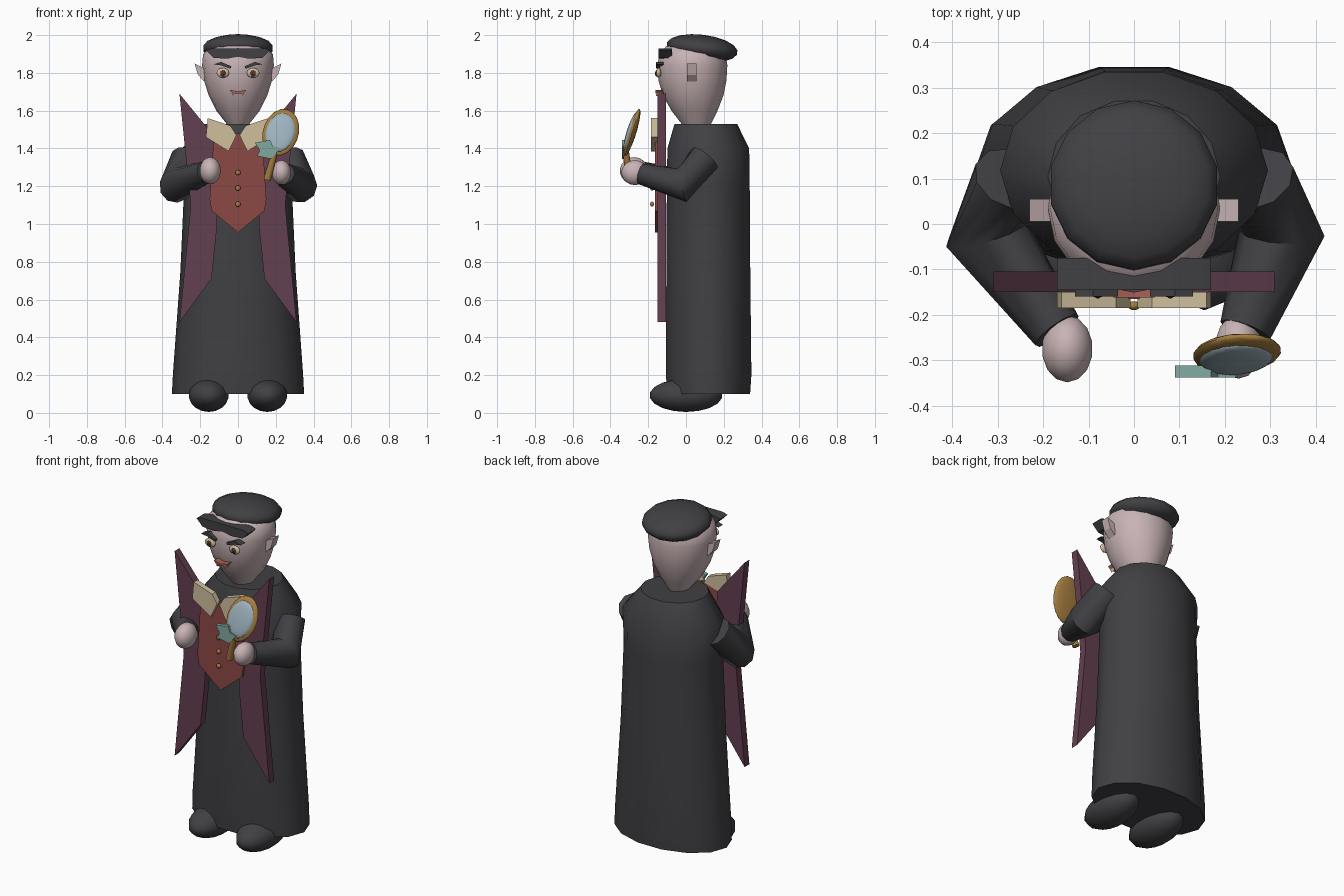
import bpy, bmesh, math
from mathutils import Vector, Matrix

cube = bpy.data.objects.get("Cube")
if cube:
    bpy.data.objects.remove(cube)


def material(name, r, g, b):
    m = bpy.data.materials.new(name)
    m.use_nodes = True
    m.diffuse_color = (r, g, b, 1)
    m.node_tree.nodes["Principled BSDF"].inputs["Base Color"].default_value = (r, g, b, 1)
    return m


DARK = material("charcoal", .052, .052, .058)
SKIN = material("pale skin", .58, .45, .46)
WINE = material("wine", .125, .05, .08)
RED = material("brick red", .26, .065, .06)
CREAM = material("cream", .62, .52, .34)
GOLD = material("gold", .38, .21, .05)
GLASS = material("glass blue", .34, .45, .51)
TEAL = material("teal", .22, .40, .35)
LIP = material("lip red", .40, .12, .09)
IRIS = material("iris brown", .14, .03, .025)


def finish(name, bm, mat, angle=45):
    bmesh.ops.recalc_face_normals(bm, faces=bm.faces)
    me = bpy.data.meshes.new(name)
    bm.to_mesh(me)
    bm.free()
    me.materials.append(mat)
    ob = bpy.data.objects.new(name, me)
    bpy.context.collection.objects.link(ob)
    bpy.ops.object.select_all(action="DESELECT")
    ob.select_set(True)
    bpy.context.view_layer.objects.active = ob
    bpy.ops.object.shade_smooth_by_angle(angle=math.radians(angle))
    return ob


def skin_rings(name, rings, mat, angle=45):
    """Join rings of points into a closed, capped surface."""
    bm = bmesh.new()
    loops = [[bm.verts.new(p) for p in ring] for ring in rings]
    n = len(loops[0])
    for a, b in zip(loops, loops[1:]):
        for i in range(n):
            j = (i + 1) % n
            bm.faces.new((a[i], a[j], b[j], b[i]))
    bm.faces.new(loops[0])
    bm.faces.new(loops[-1])
    return finish(name, bm, mat, angle)


def loft(name, profile, mat, sides=14, angle=45):
    """Stack ellipses given as (z, centre y, radius x, radius y)."""
    steps = [math.tau * i / sides for i in range(sides)]
    rings = [[(rx * math.cos(t), cy + ry * math.sin(t), z) for t in steps]
             for z, cy, rx, ry in profile]
    return skin_rings(name, rings, mat, angle)


def tube(name, path, radii, mat, sides=10):
    pts = [Vector(p) for p in path]
    rings = []
    for i, p in enumerate(pts):
        d = (pts[min(i + 1, len(pts) - 1)] - pts[max(i - 1, 0)]).normalized()
        u = d.orthogonal().normalized() if i == 0 else (u - d * u.dot(d)).normalized()
        v = d.cross(u)
        rings.append([p + radii[i] * (u * math.cos(math.tau * k / sides)
                                      + v * math.sin(math.tau * k / sides))
                      for k in range(sides)])
    return skin_rings(name, rings, mat, 50)


def plate(name, outline, y0, y1, mat, side=1):
    """Extrude an x/z outline from y0 to y1; side -1 mirrors it in x."""
    return skin_rings(name, [[(x * side, y, z) for x, z in outline] for y in (y0, y1)], mat, 20)


def ball(name, centre, size, mat, rot=None, segs=14, rows=9):
    bm = bmesh.new()
    bmesh.ops.create_uvsphere(bm, u_segments=segs, v_segments=rows, radius=1)
    m = Matrix.Translation(centre) @ (rot or Matrix()) @ Matrix.Diagonal((*size, 1))
    bmesh.ops.transform(bm, matrix=m, verts=bm.verts)
    return finish(name, bm, mat, 60)


# Robe with sloping shoulders
loft("robe", [(.10, .12, .35, .225), (.20, .12, .345, .232), (.75, .118, .305, .228),
              (1.20, .118, .285, .225), (1.40, .118, .295, .222), (1.53, .105, .19, .17)], DARK)

# Head, hair cap and jagged fringe
loft("head", [(1.48, .06, .035, .05), (1.53, .055, .06, .078), (1.60, .045, .115, .122),
              (1.68, .038, .155, .16), (1.76, .034, .18, .18), (1.84, .034, .19, .185),
              (1.90, .034, .185, .175), (1.94, .034, .145, .14), (1.965, .04, .06, .06)],
     SKIN, 16, 60)
ball("hair", (0, .085, 1.93), (.19, .19, .072), DARK, Matrix.Rotation(-.12, 4, "X"))
plate("fringe", [(-.17, 1.92), (-.14, 1.93), (.14, 1.93), (.17, 1.92), (.13, 1.88),
                 (.06, 1.875), (0, 1.885), (-.06, 1.875), (-.13, 1.88)], -.145, -.075, DARK)
plate("mouth", [(-.045, 1.71), (0, 1.702), (.045, 1.71), (.03, 1.692), (-.03, 1.692)],
      -.162, -.12, LIP)

# Parts that come in left and right pairs
for side, tag in ((1, "left"), (-1, "right")):
    plate(tag + "_ear", [(.17, 1.82), (.23, 1.85), (.212, 1.79), (.18, 1.755)],
          .005, .055, SKIN, side)
    ball(tag + "_eye", (.08 * side, -.145, 1.8), (.034, .013, .026), CREAM)
    ball(tag + "_iris", (.08 * side, -.156, 1.797), (.014, .006, .018), IRIS)
    ball(tag + "_pupil", (.08 * side, -.161, 1.797), (.006, .003, .009), DARK)
    plate(tag + "_brow", [(.035, 1.835), (.09, 1.858), (.13, 1.845), (.09, 1.84),
                          (.04, 1.822)], -.16, -.12, DARK, side)
    plate(tag + "_fang", [(.02, 1.695), (.032, 1.695), (.026, 1.678)], -.16, -.13, CREAM, side)
    plate(tag + "_lapel", [(.31, 1.69), (.13, 1.47), (.11, 1.0), (.14, .71), (.31, .48),
                           (.25, 1.1)], -.15, -.105, WINE, side)
    plate(tag + "_collar", [(.16, 1.56), (.17, 1.46), (.05, 1.385), (.008, 1.47),
                            (.04, 1.52)], -.185, -.15, CREAM, side)
    ball(tag + "_shoe", (.155 * side, 0, .093), (.108, .193, .088), DARK)

# Waistcoat and buttons
plate("waistcoat", [(-.15, 1.13), (-.14, 1.07), (0, .955), (.14, 1.07), (.15, 1.13),
                    (.13, 1.44), (0, 1.48), (-.13, 1.44)], -.165, -.15, RED)
for i, z in enumerate((1.105, 1.19, 1.272)):
    ball("button_%d" % (i + 1), (0, -.18, z), (.014, .01, .014), GOLD)

# Bent sleeves and hands
tube("right_sleeve", [(-.27, .1, 1.35), (-.325, -.02, 1.205), (-.17, -.235, 1.275)],
     (.085, .095, .058), DARK)
tube("left_sleeve", [(.27, .1, 1.35), (.325, -.02, 1.205), (.245, -.235, 1.265)],
     (.085, .095, .058), DARK)
ball("right_hand", (-.147, -.275, 1.282), (.057, .075, .072), SKIN)
ball("left_hand", (.23, -.27, 1.272), (.052, .072, .066), SKIN)

# Hand mirror leaning back, with a ribbon
lean = Matrix.Rotation(-.3, 4, "X") @ Matrix.Rotation(.25, 4, "Y")
ball("mirror_frame", (.227, -.285, 1.485), (.095, .022, .132), GOLD, lean, 20)
ball("mirror_glass", (.225, -.297, 1.485), (.078, .018, .108), GLASS, lean, 20)
tube("mirror_handle", [(.195, -.318, 1.38), (.155, -.3, 1.235)], (.017, .02), GOLD)
plate("ribbon", [(.09, 1.43), (.17, 1.445), (.185, 1.41), (.225, 1.40), (.175, 1.345),
                 (.10, 1.36), (.115, 1.39)], -.338, -.312, TEAL)
